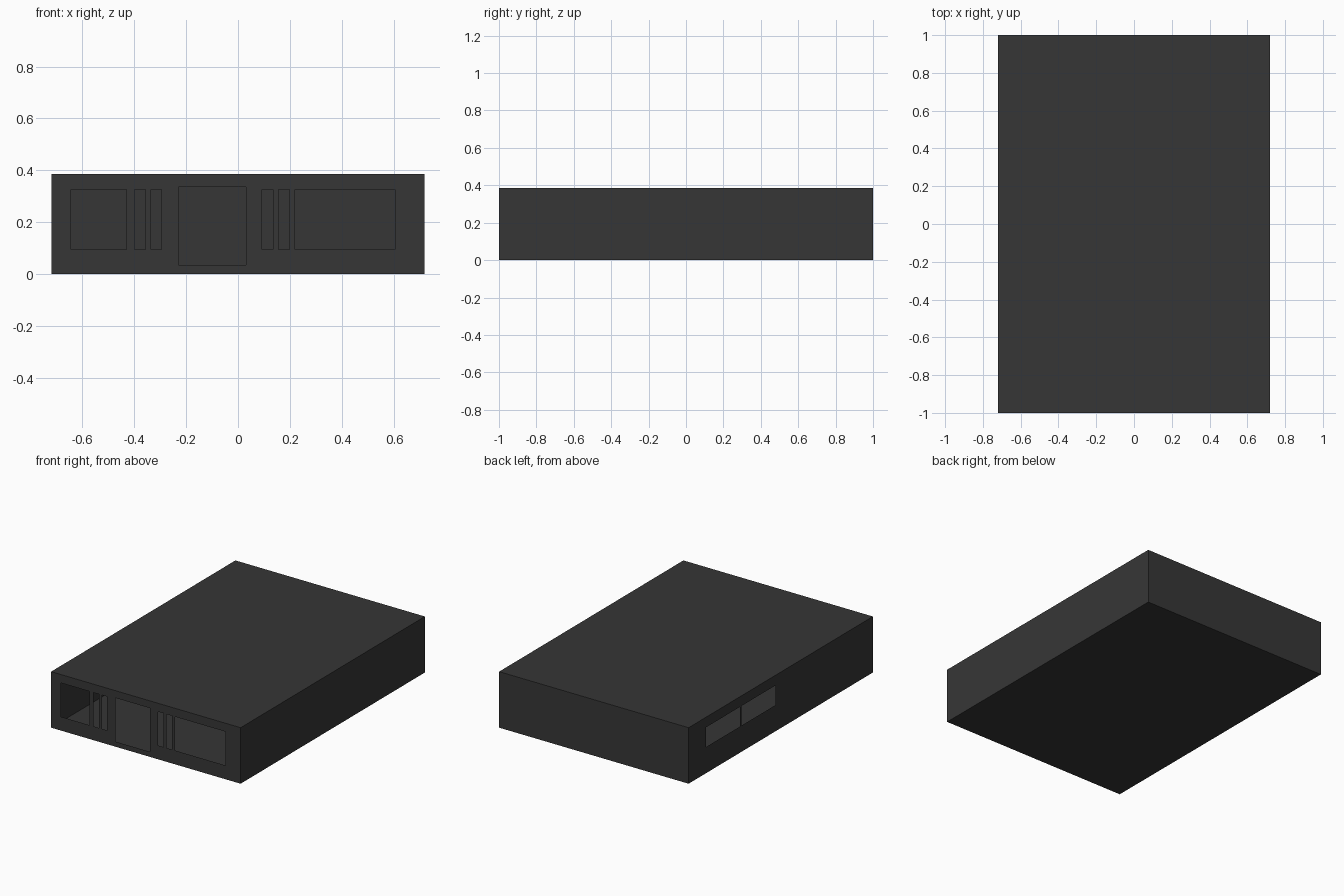
import bpy, bmesh
from mathutils import Vector

if "Cube" in bpy.data.objects:
    bpy.data.objects.remove(bpy.data.objects["Cube"])

W, D, H = 0.72, 1.0, 0.385   # half width, half depth, height

paint = bpy.data.materials.new("dark_grey")
paint.diffuse_color = (0.037, 0.037, 0.037, 1)
paint.use_nodes = True
paint.node_tree.nodes["Principled BSDF"].inputs["Base Color"].default_value = paint.diffuse_color


def panel(name, origin, u_axis, v_axis, u_range, v_range, holes=()):
    """Thin flat sheet spanning u/v ranges, with rectangular openings (u0, u1, v0, v1)."""
    us = sorted({*u_range, *(u for h in holes for u in h[:2])})
    vs = sorted({*v_range, *(v for h in holes for v in h[2:])})
    o, ua, va = Vector(origin), Vector(u_axis), Vector(v_axis)
    bm = bmesh.new()
    grid = [[bm.verts.new(o + ua * u + va * v) for v in vs] for u in us]
    for i in range(len(us) - 1):
        for j in range(len(vs) - 1):
            cu, cv = (us[i] + us[i + 1]) / 2, (vs[j] + vs[j + 1]) / 2
            if any(a < cu < b and c < cv < d for a, b, c, d in holes):
                continue
            bm.faces.new((grid[i][j], grid[i + 1][j], grid[i + 1][j + 1], grid[i][j + 1]))
    bmesh.ops.delete(bm, geom=[v for v in bm.verts if not v.link_faces], context='VERTS')
    mesh = bpy.data.meshes.new(name)
    bm.to_mesh(mesh)
    bm.free()
    mesh.materials.append(paint)
    obj = bpy.data.objects.new(name, mesh)
    bpy.context.collection.objects.link(obj)
    return obj


X, Y, Z = (1, 0, 0), (0, 1, 0), (0, 0, 1)
NX, NY = (-1, 0, 0), (0, -1, 0)

# Front wall: windows, narrow slots and a central doorway
front_openings = [(-0.23, 0.03, 0.035, 0.335)]
front_openings += [(a, b, 0.095, 0.327) for a, b in (
    (-0.645, -0.43), (-0.40, -0.357), (-0.335, -0.295),
    (0.093, 0.135), (0.157, 0.198), (0.22, 0.605))]
panel("front_wall", (0, -D, 0), X, Z, (-W, W), (0, H), front_openings)

# Left wall: pair of windows with a thin divider (u runs towards the front)
panel("left_wall", (-W, 0, 0), NY, Z, (-D, D), (0, H),
      [(-0.81, -0.44, 0.18, 0.315), (-0.425, -0.055, 0.18, 0.315)])

# Plain walls, floor and roof
panel("right_wall", (W, 0, 0), Y, Z, (-D, D), (0, H))
panel("back_wall", (0, D, 0), NX, Z, (-W, W), (0, H))
panel("roof", (0, 0, H), X, Y, (-W, W), (-D, D))
panel("floor", (0, 0, 0), NX, Y, (-W, W), (-D, D))
